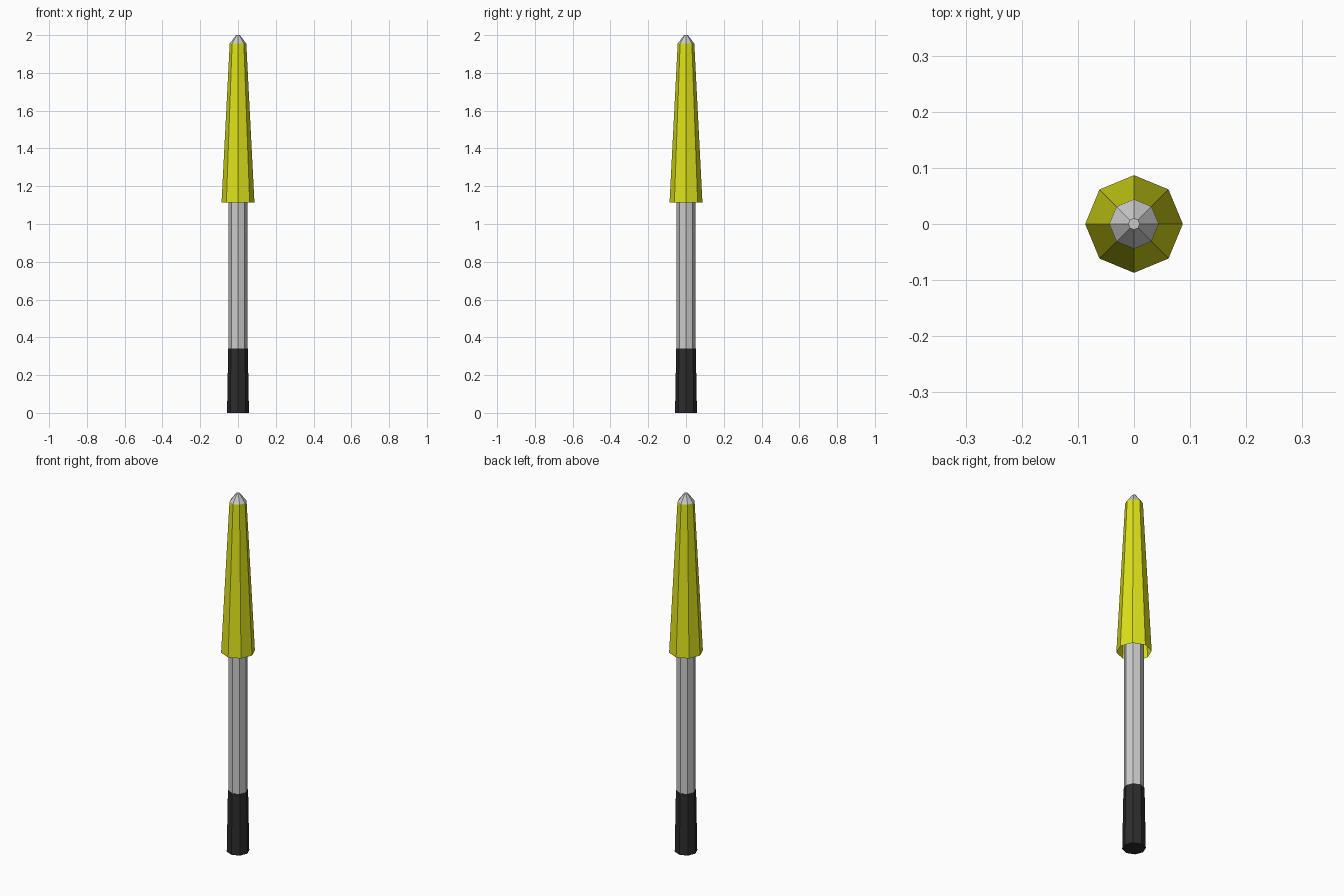
import bpy, bmesh
from math import sin, cos, pi

if "Cube" in bpy.data.objects:
    bpy.data.objects.remove(bpy.data.objects["Cube"])

SIDES = 8


def material(name, color):
    m = bpy.data.materials.new(name)
    m.diffuse_color = color
    m.use_nodes = True
    m.node_tree.nodes["Principled BSDF"].inputs["Base Color"].default_value = m.diffuse_color
    return m


def lathe(name, profile, cap_bottom=True, cap_top=True, mat=None):
    """Eight-sided turned part from (radius, height) pairs, listed upwards."""
    bm = bmesh.new()
    rings = [[bm.verts.new((r * cos(2 * pi * i / SIDES), r * sin(2 * pi * i / SIDES), z))
              for i in range(SIDES)] for r, z in profile]
    for low, high in zip(rings, rings[1:]):
        for i in range(SIDES):
            j = (i + 1) % SIDES
            bm.faces.new((low[i], low[j], high[j], high[i]))
    if cap_bottom:
        bm.faces.new(rings[0][::-1])
    if cap_top:
        bm.faces.new(rings[-1])
    mesh = bpy.data.meshes.new(name)
    bm.to_mesh(mesh)
    bm.free()
    obj = bpy.data.objects.new(name, mesh)
    bpy.context.collection.objects.link(obj)
    if mat:
        mesh.materials.append(mat)
    return obj


yellow = material("yellow_cloth", (0.72, 0.76, 0.01, 1))
black = material("black_grip", (0.025, 0.025, 0.025, 1))

# Grip at the base
lathe("handle", [(0.058, 0.0), (0.052, 0.34)], mat=black)

# Pole running up inside the canopy
lathe("pole", [(0.05, 0.34), (0.05, 1.12), (0.042, 1.955)], cap_bottom=False, cap_top=False)

# Pointed metal tip
lathe("tip", [(0.044, 1.955), (0.01, 2.0)], cap_bottom=False)

# Folded canopy, open underneath
lathe("canopy", [(0.087, 1.115), (0.044, 1.955)], cap_bottom=False, cap_top=False, mat=yellow)
